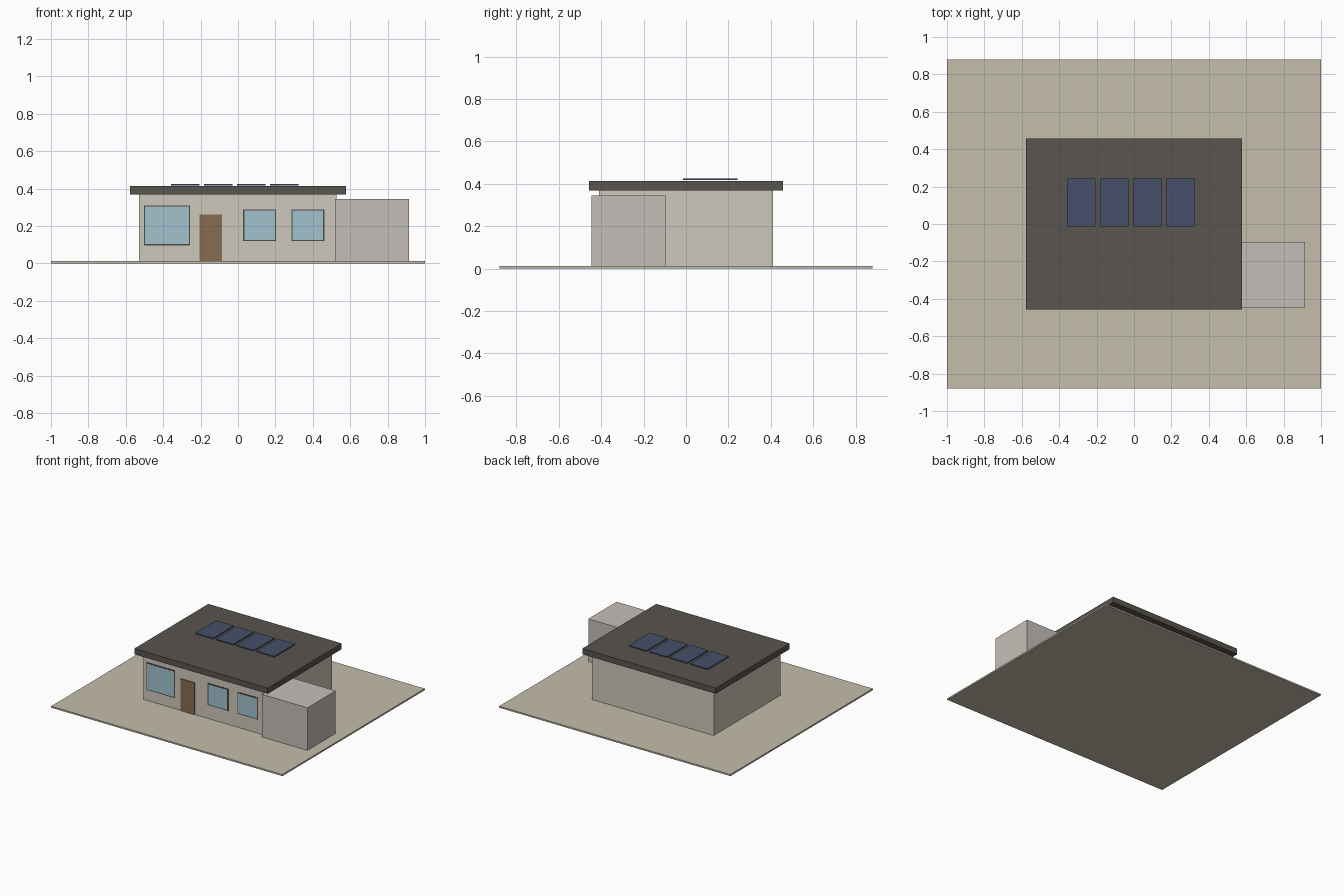
import bpy
import bmesh

if "Cube" in bpy.data.objects:
    bpy.data.objects.remove(bpy.data.objects["Cube"])


def material(name, rgb):
    m = bpy.data.materials.new(name)
    m.diffuse_color = (*rgb, 1)
    m.use_nodes = True
    m.node_tree.nodes["Principled BSDF"].inputs["Base Color"].default_value = m.diffuse_color
    return m


SAND = material("sand", (0.55, 0.51, 0.40))
WALL = material("wall", (0.62, 0.58, 0.50))
STORE = material("store", (0.56, 0.52, 0.48))
ROOF = material("roof", (0.10, 0.09, 0.08))
FRAME = material("frame", (0.08, 0.07, 0.065))
GLASS = material("glass", (0.36, 0.54, 0.62))
WOOD = material("wood", (0.25, 0.15, 0.08))
SOLAR = material("solar", (0.06, 0.08, 0.14))


def box(name, x, y, z, mat):
    """Box from (min, max) ranges on each axis."""
    bm = bmesh.new()
    bmesh.ops.create_cube(bm, size=1)
    for v in bm.verts:
        v.co = [r[0] if c < 0 else r[1] for c, r in zip(v.co, (x, y, z))]
    me = bpy.data.meshes.new(name)
    bm.to_mesh(me)
    bm.free()
    me.materials.append(mat)
    ob = bpy.data.objects.new(name, me)
    bpy.context.collection.objects.link(ob)
    return ob


FRONT = -0.411


def window(name, x, z):
    """Dark frame plate with a slightly smaller pane in front."""
    b = 0.007
    box(name + "_frame", x, (FRONT - 0.004, FRONT + 0.006), z, FRAME)
    box(name + "_glass", (x[0] + b, x[1] - b), (FRONT - 0.005, FRONT + 0.004),
        (z[0] + b, z[1] - b), GLASS)


# Plot, house body and side annex
box("plot", (-1, 1), (-0.88, 0.88), (0, 0.012), SAND)
box("walls", (-0.528, 0.526), (FRONT, 0.411), (0.012, 0.369), WALL)
box("annex", (0.518, 0.913), (-0.446, -0.097), (0.012, 0.345), STORE)

# Flat overhanging roof
box("roof", (-0.577, 0.577), (-0.457, 0.457), (0.369, 0.414), ROOF)

# Front openings
window("large_window", (-0.503, -0.256), (0.096, 0.31))
window("middle_window", (0.027, 0.204), (0.119, 0.289))
window("right_window", (0.285, 0.462), (0.119, 0.289))
box("door", (-0.206, -0.086), (FRONT - 0.005, FRONT + 0.006), (0.012, 0.262), WOOD)

# Row of solar panels
for i in range(4):
    x = -0.359 + i * 0.1765
    box(f"solar_panel_{i + 1}", (x, x + 0.153), (-0.013, 0.243), (0.417, 0.425), SOLAR)
